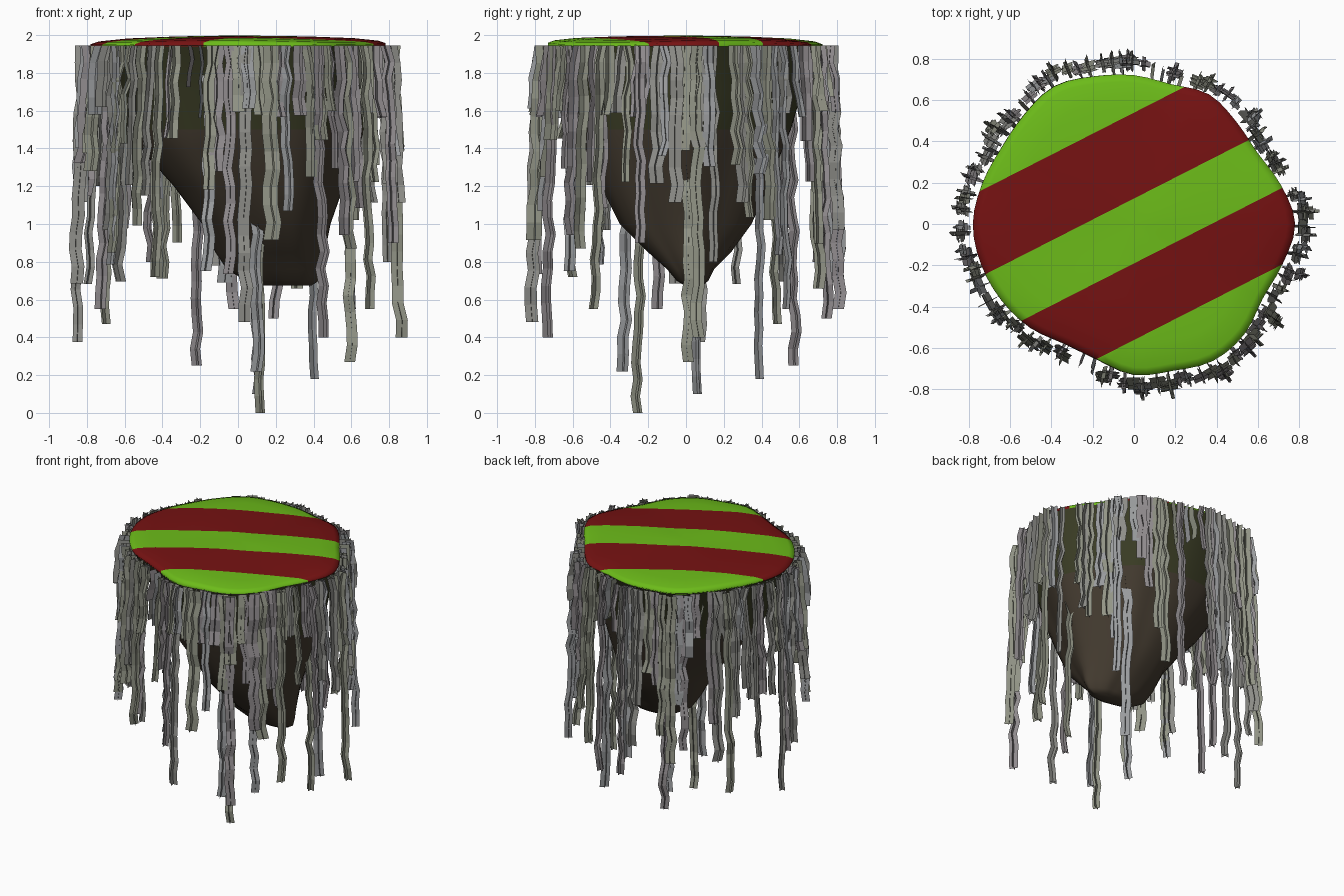
import bpy, bmesh, math, random
from mathutils import Vector

if "Cube" in bpy.data.objects:
    bpy.data.objects.remove(bpy.data.objects["Cube"])

random.seed(7)

def material(name, rgb):
    m = bpy.data.materials.new(name)
    m.diffuse_color = (*rgb, 1)
    m.use_nodes = True
    m.node_tree.nodes["Principled BSDF"].inputs["Base Color"].default_value = m.diffuse_color
    return m

green = material("green", (0.15, 0.50, 0.01))
red = material("dark_red", (0.18, 0.006, 0.006))
moss = material("moss", (0.042, 0.045, 0.018))
earth = material("earth", (0.055, 0.042, 0.028))
greys = [material("grey_%d" % i, c) for i, c in enumerate(
    [(.27, .27, .25), (.29, .30, .24), (.28, .26, .27), (.32, .33, .34)])]

# Rim outline: radius every 15 degrees
RIM = [.78, .735, .69, .70, .725, .70, .72, .74, .77, .75, .74, .76,
       .78, .765, .74, .71, .67, .68, .73, .735, .765, .755, .72, .745]

def rim_r(a):
    """Smooth (Catmull-Rom) radius of the rim at angle a."""
    t = (a / math.tau % 1) * 24
    i = int(t)
    f = t - i
    p0, p1, p2, p3 = (RIM[(i + k) % 24] for k in (-1, 0, 1, 2))
    return p1 + 0.5 * f * (p2 - p0 + f * (2*p0 - 5*p1 + 4*p2 - p3 + f * (3*(p1 - p2) + p3 - p0)))

def make_object(name, bm, mats, smooth=False):
    me = bpy.data.meshes.new(name)
    bm.to_mesh(me)
    bm.free()
    for m in mats:
        me.materials.append(m)
    ob = bpy.data.objects.new(name, me)
    bpy.context.collection.objects.link(ob)
    if smooth:
        me.shade_smooth()
    return ob

def loft(bm, rings):
    for a, b in zip(rings, rings[1:]):
        for i in range(len(a)):
            j = (i + 1) % len(a)
            bm.faces.new((a[i], a[j], b[j], b[i]))

N = 72
ANG = [math.tau * i / N for i in range(N)]

# Striped cap: slightly domed disc, cut along the stripe borders
bm = bmesh.new()
rings = []
for s, z in ((1, 1.94), (1, 1.955), (.95, 1.968), (.8, 1.98), (.5, 1.99), (.2, 1.995)):
    ring = []
    for a in ANG:
        wave = 0.007 * math.sin(3 * a + 0.5) * min(s, .8) if z > 1.95 else 0
        r = rim_r(a) * s
        ring.append(bm.verts.new((r * math.cos(a), r * math.sin(a), min(z + wave, 2))))
    rings.append(ring)
loft(bm, rings)
tip = bm.verts.new((0, 0, 1.998))
for i in range(N):
    bm.faces.new((rings[-1][i], rings[-1][(i + 1) % N], tip))
normal = Vector((-math.sin(math.radians(27)), math.cos(math.radians(27)), 0))
for v in (-.5, -.17, .11, .48):
    bmesh.ops.bisect_plane(bm, geom=bm.verts[:] + bm.edges[:] + bm.faces[:],
                           plane_co=normal * v, plane_no=normal)
for f in bm.faces:
    v = f.calc_center_median().dot(normal)
    f.material_index = 1 if -.5 < v < -.17 or .11 < v < .48 else 0
make_object("striped_cap", bm, [green, red], True)

# Root body: loft from the rim down to an off-centre foot (z, xmin, xmax, ymin, ymax)
bm = bmesh.new()
rings = []
for z, x0, x1, y0, y1 in ((1.945, -.78, .77, -.73, .73), (1.85, -.71, .74, -.69, .68),
                          (1.7, -.64, .71, -.63, .62), (1.5, -.58, .67, -.57, .56),
                          (1.38, -.50, .63, -.53, .51), (1.2, -.34, .56, -.45, .44),
                          (1.0, -.19, .49, -.35, .35), (.85, -.12, .46, -.20, .24),
                          (.76, -.06, .45, -.10, .15), (.70, .04, .43, -.05, .12),
                          (.675, .12, .39, -.01, .09)):
    ring = []
    for a in ANG:
        r = rim_r(a)
        ring.append(bm.verts.new(((x0 + x1) / 2 + r * math.cos(a) * (x1 - x0) / 1.56,
                                  (y0 + y1) / 2 + r * math.sin(a) * (y1 - y0) / 1.46, z)))
    rings.append(ring)
loft(bm, rings)
bm.faces.new(rings[-1])
bmesh.ops.recalc_face_normals(bm, faces=bm.faces[:])
for f in bm.faces:
    f.material_index = 0 if f.calc_center_median().z > 1.5 else 1
make_object("root_body", bm, [moss, earth], True)

# Hanging strands: two crossed wavering ribbons each
tones = [bmesh.new() for _ in greys]

def strand(x, y, z_end, width, planes=2, z_top=1.945, drift=.04):
    bm = random.choice(tones)
    out = Vector((x, y, 0)).normalized()
    side = Vector((-out.y, out.x, 0))
    n = max(3, round((z_top - z_end) / 0.09))
    path = []
    for i in range(n + 1):
        t = i / n
        p = Vector((x, y, z_top + (z_end - z_top) * t)) + out * drift * (t - 1)
        path.append(p + out * random.uniform(-.012, .012) + side * random.uniform(-.012, .012))
    for d in (out, side)[:planes]:
        rows = [(bm.verts.new(p - d * width / 2), bm.verts.new(p + d * width / 2)) for p in path]
        for a, b in zip(rows, rows[1:]):
            bm.faces.new((a[0], a[1], b[1], b[0]))

# Long strands placed by tip position
for x, y, z in ((.12, -.26, 0), (.1, .06, .1), (.4, .4, .18), (.1, -.33, .22), (-.22, .58, .25),
                (.6, .01, .27), (-.86, .08, .375), (.86, .06, .4), (.45, -.74, .4), (.04, -.82, .48),
                (-.7, .48, .47), (.7, -.48, .55), (-.03, .81, .55), (.2, .75, .5), (-.72, -.15, .55),
                (.6, .54, .55), (-.47, .7, .8), (-.16, -.62, .75), (.83, -.25, .9), (-.66, -.46, .85)):
    strand(x, y, z, random.uniform(.05, .065))

# Shorter strands all round the rim, leaving the bare gaps
GAPS = [(70, 84), (131, 137), (246, 257), (234, 239), (46, 50), (14, 18)]
COUNT = 92
for i in range(COUNT):
    deg = 360 * (i + random.uniform(-.3, .3)) / COUNT
    if any(lo < deg < hi for lo, hi in GAPS):
        continue
    a = math.radians(deg)
    r = rim_r(a) + random.uniform(.055, .085)
    end = random.uniform(1.2, 1.65) if random.random() < .5 else random.uniform(.65, 1.25)
    strand(r * math.cos(a), r * math.sin(a), end, random.uniform(.045, .085))

# Thin radial sheets in the bare gaps
for deg in (72, 76, 79, 83, 133, 249, 254):
    a = math.radians(deg)
    r = rim_r(a) + .05
    strand(r * math.cos(a), r * math.sin(a), random.uniform(1.55, 1.75), .06, planes=1)

for i, bm in enumerate(tones):
    make_object("hanging_strands_%d" % (i + 1), bm, [greys[i]])
